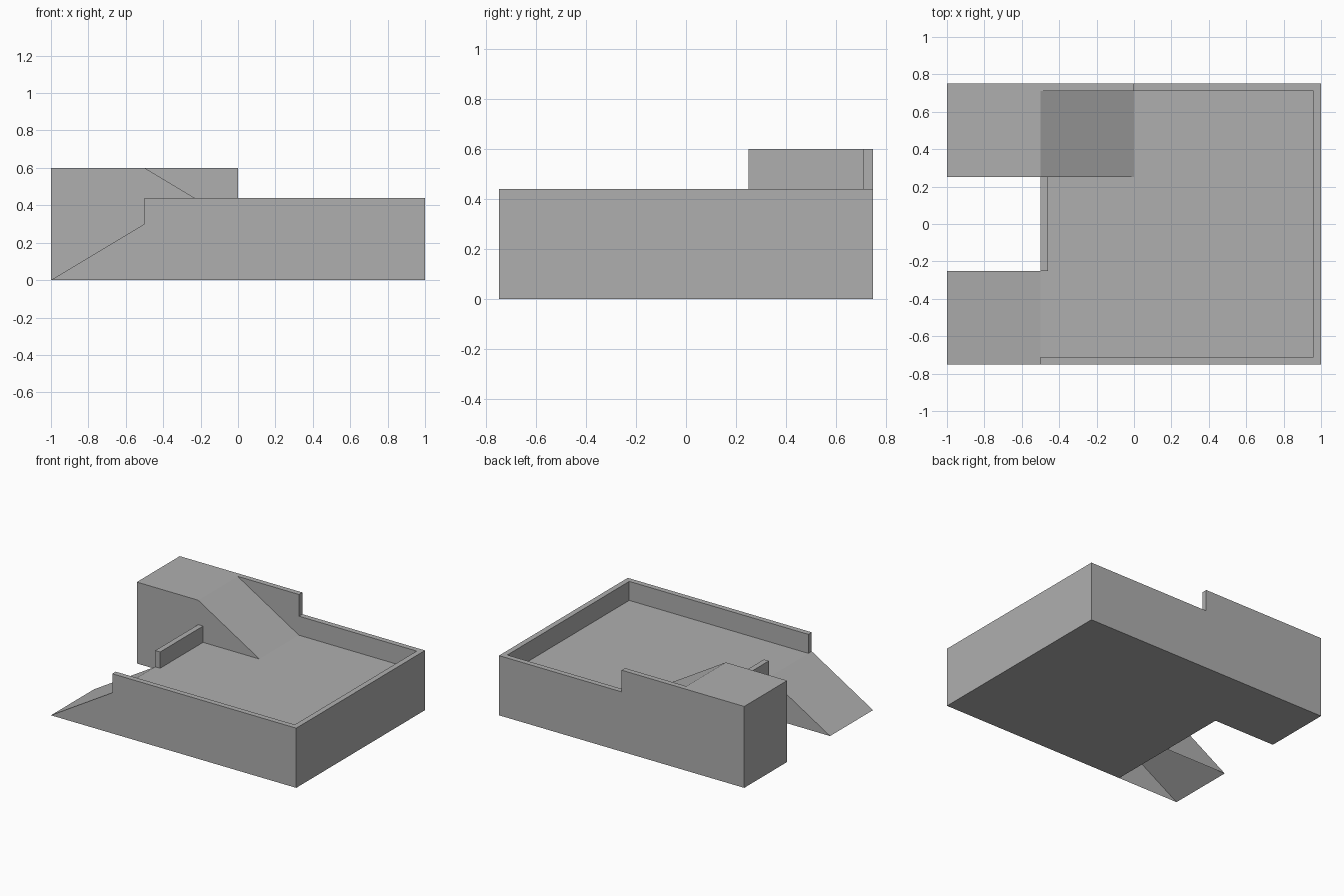
import bpy
import bmesh

cube = bpy.data.objects.get("Cube")
if cube:
    bpy.data.objects.remove(cube, do_unlink=True)

grey = bpy.data.materials.new("plain grey")
grey.use_nodes = True
colour = (0.43, 0.43, 0.43, 1)
grey.diffuse_color = colour
grey.node_tree.nodes["Principled BSDF"].inputs["Base Color"].default_value = colour

DECK, RIM, TOP = 0.30, 0.44, 0.60   # heights
X0, X1, Y = -0.5, 1.0, 0.75         # deck extents
T = 0.04                            # parapet thickness


def prism(name, profile, y0, y1, open_bottom=False):
    """Extrude a profile in x and z from y0 to y1."""
    bm = bmesh.new()
    face = bm.faces.new([bm.verts.new((x, y0, z)) for x, z in profile])
    extruded = bmesh.ops.extrude_face_region(bm, geom=[face], use_keep_orig=True)
    verts = [v for v in extruded["geom"] if isinstance(v, bmesh.types.BMVert)]
    bmesh.ops.translate(bm, verts=verts, vec=(0, y1 - y0, 0))
    bmesh.ops.recalc_face_normals(bm, faces=bm.faces[:])
    if open_bottom:
        bm.normal_update()
        under = [f for f in bm.faces if f.normal.z < -0.9]
        bmesh.ops.delete(bm, geom=under, context='FACES')
    mesh = bpy.data.meshes.new(name)
    bm.to_mesh(mesh)
    bm.free()
    mesh.materials.append(grey)
    obj = bpy.data.objects.new(name, mesh)
    bpy.context.collection.objects.link(obj)
    return obj


def box(name, x0, x1, y0, y1, z0, z1):
    return prism(name, [(x0, z0), (x1, z0), (x1, z1), (x0, z1)], y0, y1)


# Solid deck and the raised corner block
box("deck", X0, X1, -Y, Y, 0, DECK)
box("corner_block", -1, X0, 0.25, Y, 0, TOP)

# Ramps: ground to deck (hollow below), and deck to corner block
prism("entry_ramp", [(-1, 0), (X0, 0), (X0, DECK)], -Y, -0.25, open_bottom=True)
prism("upper_ramp", [(X0, DECK), (0, DECK), (X0, TOP)], 0.25, Y - T)

# Parapets round the deck; the back one steps up beside the upper ramp
prism("back_parapet", [(X0, DECK), (X1, DECK), (X1, RIM), (0, RIM), (0, TOP), (X0, TOP)],
      Y - T, Y)
box("front_parapet", X0, X1, -Y, -Y + T, DECK, RIM)
box("left_parapet", X1 - T, X1, -Y + T, Y - T, DECK, RIM)
box("right_parapet", X0, X0 + T, -0.25, 0.25, DECK, 0.42)
